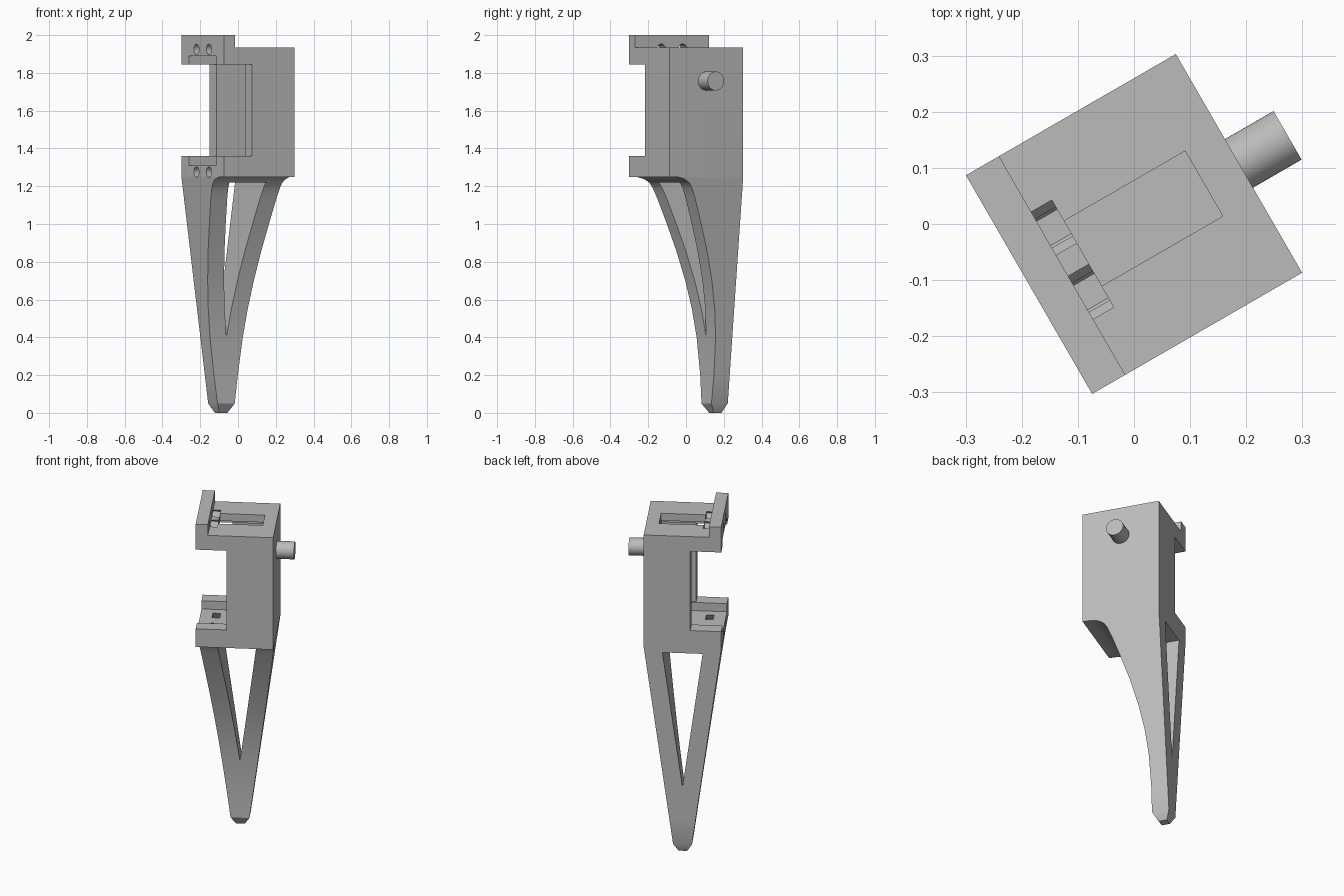
import bpy, bmesh, math
from mathutils import Matrix

if "Cube" in bpy.data.objects:
    bpy.data.objects.remove(bpy.data.objects["Cube"], do_unlink=True)

grey = bpy.data.materials.new("plain_grey")
grey.use_nodes = True
grey.diffuse_color = (0.5, 0.5, 0.5, 1)
grey.node_tree.nodes["Principled BSDF"].inputs["Base Color"].default_value = (0.5, 0.5, 0.5, 1)


def finish(bm, name):
    bmesh.ops.recalc_face_normals(bm, faces=bm.faces)
    mesh = bpy.data.meshes.new(name)
    bm.to_mesh(mesh)
    bm.free()
    mesh.materials.append(grey)
    ob = bpy.data.objects.new(name, mesh)
    bpy.context.collection.objects.link(ob)
    return ob


def box(name, x, y, z):
    bm = bmesh.new()
    bmesh.ops.create_cube(bm, size=1)
    for v in bm.verts:
        v.co = [lo + (c + 0.5) * (hi - lo) for c, (lo, hi) in zip(v.co, (x, y, z))]
    return finish(bm, name)


def rod(name, x, y, z, radius, sides):
    """Prism lying along x, with a corner pointing along y."""
    bm = bmesh.new()
    bmesh.ops.create_cone(bm, cap_ends=True, segments=sides, radius1=radius,
                          radius2=radius, depth=x[1] - x[0])
    turn = Matrix.Rotation(math.pi / 2, 4, "Y")
    if sides == 6:
        turn = turn @ Matrix.Rotation(math.pi / 2, 4, "Z")
        # make sure a flat side faces down
        ys = [(turn @ v.co).y for v in bm.verts]
        if max(ys) < radius * 0.95:
            turn = turn @ Matrix.Rotation(math.pi / 6, 4, "Z")
    bm.transform(Matrix.Translation((sum(x) / 2, y, z)) @ turn)
    return finish(bm, name)


def select(ob):
    bpy.ops.object.select_all(action="DESELECT")
    ob.select_set(True)
    bpy.context.view_layer.objects.active = ob


def cut(target, cutter):
    mod = target.modifiers.new("cut", "BOOLEAN")
    mod.operation = "DIFFERENCE"
    mod.solver = "EXACT"
    mod.object = cutter
    select(target)
    bpy.ops.object.modifier_apply(modifier=mod.name)
    bpy.data.objects.remove(cutter, do_unlink=True)


# Head block and tapering finger: one loft of rectangles from top to tip
BACK, HALF = 0.225, 0.216
front_curve = [(-0.225, 1.25), (-0.17, 1.248), (-0.13, 1.237), (-0.1, 1.217), (-0.083, 1.19),
               (-0.07, 1.16), (-0.058, 1.13), (-0.012, 1.0), (0.034, 0.86), (0.077, 0.7),
               (0.106, 0.55), (0.123, 0.4), (0.129, 0.2), (0.125, 0.05)]
stations = [(2.0, HALF, -BACK, BACK)]
for y, z in front_curve:
    stations.append((z, 0.0525 + (z - 0.05) / 1.2 * (HALF - 0.0525), y, BACK))
stations.append((0.0, 0.024, 0.155, 0.203))

bm = bmesh.new()
rings = [[bm.verts.new(p) for p in ((-h, f, z), (h, f, z), (h, b, z), (-h, b, z))]
         for z, h, f, b in stations]
for a, b in zip(rings, rings[1:]):
    for i in range(4):
        j = (i + 1) % 4
        bm.faces.new((a[i], a[j], b[j], b[i]))
bm.faces.new(rings[0])
bm.faces.new(rings[-1])
body = finish(bm, "finger_body")

# Step behind the raised lip, side notch, inner cavity, groove and top slot
cut(body, box("step_cutter", (-0.148, 0.4), (-0.4, 0.4), (1.935, 2.2)))
cut(body, box("notch_cutter", (-0.4, -0.043), (-0.4, 0.4), (1.36, 1.845)))
cut(body, box("cavity_cutter", (-0.1, 0.146), (-0.155, 0.155), (1.36, 1.845)))
cut(body, box("groove_cutter", (-0.4, 0.145), (-0.145, 0.145), (1.31, 1.89)))
cut(body, box("slot_cutter", (-0.105, 0.144), (-0.067, 0.067), (1.8, 2.1)))

# Screw holes with hexagonal nut pockets, two above and two below
for z in (1.925, 1.275):
    for y in (-0.066, 0.066):
        cut(body, rod("screw_cutter", (-0.3, -0.13), y, z, 0.0275, 24))
        cut(body, rod("nut_cutter", (-0.148, -0.1055), y, z, 0.05, 6))

# Triangular window through the finger, front to back
bm = bmesh.new()
outline = ((-0.112, 1.22), (0.112, 1.22), (0, 0.4))
face = bm.faces.new([bm.verts.new((x, -0.5, z)) for x, z in outline])
side = bmesh.ops.extrude_face_region(bm, geom=[face])["geom"]
bmesh.ops.translate(bm, vec=(0, 1, 0), verts=[g for g in side if isinstance(g, bmesh.types.BMVert)])
cut(body, finish(bm, "window_cutter"))

# Round peg on the side
peg = rod("side_peg", (0.2, 0.316), 0.0, 1.757, 0.05, 48)

# Turn the whole piece and shade it
for ob in (body, peg):
    ob.rotation_euler.z = math.radians(30)
    select(ob)
    bpy.ops.object.shade_smooth_by_angle(angle=math.radians(25))
